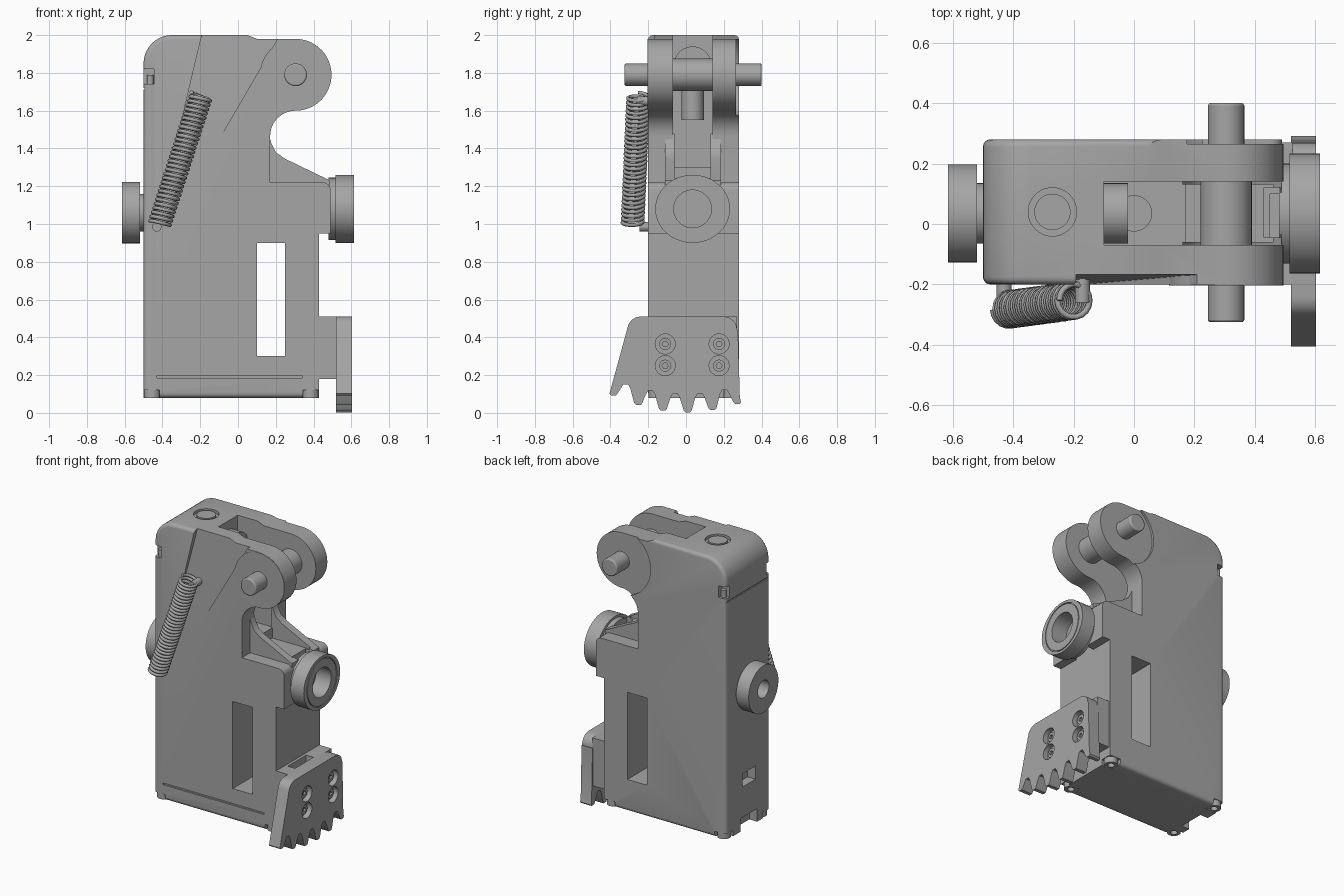
import bpy, bmesh
from math import sin, cos, pi, radians
from mathutils import Vector

cube = bpy.data.objects.get("Cube")
if cube:
    bpy.data.objects.remove(cube)

grey = bpy.data.materials.new("machined_grey")
grey.use_nodes = True
grey.diffuse_color = (0.38, 0.38, 0.38, 1)
grey.node_tree.nodes["Principled BSDF"].inputs["Base Color"].default_value = grey.diffuse_color

FRONT, BACK, MID = -0.2, 0.28, 0.035
EAR = (0.305, 1.79)


def arc(c, r, a0, a1, n=16):
    """Points along an arc, angles in degrees."""
    return [(c[0] + r * cos(radians(a0 + (a1 - a0) * i / n)),
             c[1] + r * sin(radians(a0 + (a1 - a0) * i / n))) for i in range(n + 1)]


def prism(name, pts, axis, a, b, round_edges=None, width=0.03):
    """Extrude a 2D outline along an axis from a to b."""
    place = {'x': lambda p: (a, p[0], p[1]),
             'y': lambda p: (p[0], a, p[1]),
             'z': lambda p: (p[0], p[1], a)}[axis]
    bm = bmesh.new()
    face = bm.faces.new([bm.verts.new(place(p)) for p in pts])
    ext = bmesh.ops.extrude_face_region(bm, geom=[face])
    step = Vector([(b - a) * (axis == k) for k in 'xyz'])
    for v in ext["geom"]:
        if isinstance(v, bmesh.types.BMVert):
            v.co += step
    bmesh.ops.recalc_face_normals(bm, faces=bm.faces)
    if round_edges:
        bmesh.ops.bevel(bm, geom=[e for e in bm.edges if round_edges(*[v.co for v in e.verts])],
                        offset=width, segments=4, profile=0.5, affect='EDGES')
    mesh = bpy.data.meshes.new(name)
    bm.to_mesh(mesh)
    bm.free()
    mesh.materials.append(grey)
    ob = bpy.data.objects.new(name, mesh)
    bpy.context.collection.objects.link(ob)
    return ob


def cyl(name, axis, c, r, a, b, stretch=1.0, n=40):
    pts = [(c[0] + (x - c[0]) * stretch, z) for x, z in arc(c, r, 0, 360, n)[:-1]]
    return prism(name, pts, axis, a, b)


def box(name, x, y, z):
    return prism(name, [(x[0], y[0]), (x[1], y[0]), (x[1], y[1]), (x[0], y[1])], 'z', *z)


def cut(ob, *cutters):
    """Subtract cutters, then discard them."""
    for c in cutters:
        mod = ob.modifiers.new("cut", 'BOOLEAN')
        mod.operation, mod.solver, mod.object = 'DIFFERENCE', 'EXACT', c
        bpy.context.view_layer.objects.active = ob
        bpy.ops.object.modifier_apply(modifier=mod.name)
        bpy.data.objects.remove(c)


# Housing: side outline with neck and rounded top
outline = [(-0.5, 0.08), (0.43, 0.08), (0.43, 0.95), (0.49, 0.95)]
outline += arc((0.45, 1.18), 0.04, 0, 90, 5)
outline += [(0.17, 1.22)] + arc((0.305, 1.465), 0.135, 180, 90, 10)
outline += arc(EAR, 0.19, -88, 90, 26)
outline += [(0.1, 1.98), (0.05, 2.0)] + arc((-0.35, 1.85), 0.15, 90, 180, 10)
housing = prism("housing", outline, 'y', FRONT, BACK, lambda p, q: abs(p.y - q.y) < 0.01 and
                (max(p.x, q.x) < 0.06 or max(p.z, q.z) < 0.1), 0.025)

# Slanted shallow recess on the front face, deepest at the top
recess = prism("recess_cutter", [(-0.35, 1.33), (-0.17, 1.33), (0.25, 2.05), (-0.18, 2.05)],
               'y', -0.3, FRONT)
for v in recess.data.vertices:
    if v.co.y > -0.25:
        v.co.y += 0.05 * (v.co.z - 1.33)
cut(housing, recess,
    box("fork_slot", (-0.1, 0.6), (-0.07, 0.14), (1.3, 2.1)),
    box("window", (0.1, 0.25), (-0.4, 0.4), (0.3, 0.9)),
    cyl("back_ear_recess", 'y', EAR, 0.23, 0.265, 0.4),
    box("boss_slot", (0.43, 0.485), (-0.045, 0.12), (0.9, 1.3)),
    box("front_seam", (-0.43, 0.34), (-0.3, -0.19), (0.185, 0.197)),
    box("side_window", (-0.6, -0.44), (-0.04, 0.1), (0.38, 0.47)),
    box("base_notch", (-0.6, -0.44), (-0.06, 0.12), (0.0, 0.17)))
for y in (FRONT, BACK):
    cut(housing, box("cap_notch", (-0.6, -0.445), (y - 0.04, y + 0.04), (1.74, 1.82)))
    for x in (-0.5, 0.43):
        cut(housing, box("corner_notch", (x - 0.085, x + 0.085), (y - 0.08, y + 0.08), (0, 0.12)))
cap = cyl("cap_recess", 'z', (-0.27, 0.04), 0.08, 1.98, 2.1)
cut(housing, cap)
cyl("cap_button", 'z', (-0.27, 0.04), 0.06, 1.97, 1.998)

# Seam under the top cap, and screws in the cap notches and base corners
cut(housing, box("cap_seam", (-0.6, -0.494), (-0.3, 0.4), (1.712, 1.72)))
for y, s in ((FRONT, 1), (BACK, -1)):
    cyl("cap_screw", 'z', (-0.465, y + s * 0.028), 0.018, 1.73, 1.79, n=16)
    for x, t in ((-0.5, 1), (0.43, -1)):
        c = (x + t * 0.045, y + s * 0.045)
        lug = cyl("base_lug", 'z', c, 0.043, 0.08, 0.125, n=24)
        cut(lug, cyl("lug_hole", 'z', c, 0.022, 0.0, 0.11, n=16))

# Raised disc on the front fork ear
front_ear = cyl("front_ear", 'y', EAR, 0.189, FRONT - 0.003, -0.08, n=48)

# Cross pin, roller and plunger between the ears
pin = cyl("cross_pin", 'y', EAR, 0.06, -0.325, 0.4)
bev = pin.modifiers.new("edge", 'BEVEL')
bev.width, bev.segments, bev.limit_method, bev.angle_limit = 0.008, 2, 'ANGLE', radians(60)
cyl("roller", 'y', EAR, 0.085, -0.07, 0.14)
cyl("plunger", 'z', (0.0, MID), 0.06, 1.55, 1.8)
cyl("plunger_guide", 'x', (MID, 1.84), 0.1, -0.11, -0.02)

# Hollow gusset running from the neck down to the boss
gusset = prism("gusset", [(0.16, 1.2), (0.488, 1.2), (0.488, 1.23), (0.25, 1.345), (0.2, 1.38),
                          (0.176, 1.43), (0.16, 1.48)], 'y', -0.11, 0.185)
cut(gusset, box("gusset_pocket", (0.1, 0.46), (-0.06, 0.13), (1.23, 1.6)),
    box("gusset_slot", (0.43, 0.485), (-0.045, 0.12), (1.1, 1.3)))

# Bearing on the right side
bearing = cyl("bearing", 'x', (MID, 1.08), 0.18, 0.515, 0.615, 1.1, 56)
neck = cyl("bearing_neck", 'x', (MID, 1.08), 0.165, 0.48, 0.52)
for part in (bearing, neck):
    cut(part, cyl("bore", 'x', (MID, 1.08), 0.1, 0.5, 0.7))
groove = cyl("groove", 'x', (MID, 1.08), 0.163, 0.608, 0.7)
cut(groove, cyl("groove_core", 'x', (MID, 1.08), 0.157, 0.5, 0.8))
cut(bearing, groove)

# Wheel on the left side
wheel = cyl("wheel", 'x', (MID, 1.06), 0.162, -0.615, -0.52, n=56)
stem = cyl("wheel_stem", 'x', (MID, 1.06), 0.1, -0.53, -0.49)
for part in (wheel, stem):
    cut(part, cyl("wheel_hole", 'x', (MID, 1.06), 0.06, -0.7, -0.51))

# Toothed plate with four countersunk screws
teeth = []
for i in range(6):
    y = -0.385 + 0.131 * i
    tip = 0.003 + 0.6 * y * y
    teeth += [(y - 0.02, tip + 0.01), (y - 0.01, tip), (y + 0.014, tip), (y + 0.022, tip + 0.01)]
    if i < 5:
        m = y + 0.0655
        base = 0.1 + 0.5 * m * m
        teeth += [(m - 0.024, base - 0.02), (m - 0.012, base), (m + 0.012, base), (m + 0.024, base - 0.02)]
plate = prism("toothed_plate", teeth + [(0.285, 0.08), (0.275, 0.44)] + arc((0.2, 0.44), 0.07, 0, 90, 6)
              + arc((-0.24, 0.44), 0.07, 90, 165, 6), 'x', 0.52, 0.603)
for y in (-0.11, 0.175):
    for z in (0.25, 0.365):
        cut(plate, cyl("countersink", 'x', (y, z), 0.053, 0.565, 0.7, n=24))
        screw = cyl("plate_screw", 'x', (y, z), 0.032, 0.55, 0.583, n=20)
        cut(screw, cyl("screw_socket", 'x', (y, z), 0.016, 0.57, 0.7, n=6))

# Bracket joining the plate to the housing
bracket = box("plate_bracket", (0.425, 0.525), (FRONT, BACK - 0.01), (0.18, 0.51))
cut(bracket, box("bracket_pocket", (0.45, 0.505), (-0.1, 0.1), (0.3, 0.6)))

# Tension spring as a swept helix, ending in small hooks
top, bottom = Vector((-0.195, -0.253, 1.68)), Vector((-0.415, -0.283, 1.0))
axis = (top - bottom).normalized()
side = axis.cross(Vector((0, 1, 0))).normalized()
depth = axis.cross(side)
turns, per = 30, 18
coil = [bottom + (top - bottom) * (i / (turns * per)) + 0.054 *
        (side * cos(2 * pi * i / per) + depth * sin(2 * pi * i / per)) for i in range(turns * per + 1)]
curve = bpy.data.curves.new("spring", 'CURVE')
curve.dimensions, curve.bevel_depth, curve.bevel_resolution, curve.use_fill_caps = '3D', 0.0105, 1, True
spline = curve.splines.new('POLY')
spline.points.add(len(coil) - 1)
for p, co in zip(spline.points, coil):
    p.co = (*co, 1)
curve.materials.append(grey)
bpy.context.collection.objects.link(bpy.data.objects.new("spring", curve))
cyl("spring_lower_peg", 'y', (-0.43, 0.985), 0.025, -0.245, -0.19, n=16)
cyl("spring_upper_peg", 'y', (-0.17, 1.65), 0.025, -0.26, -0.16, n=16)

# Smooth the round surfaces, keep sharp edges
bpy.ops.object.select_all(action='DESELECT')
for ob in bpy.context.scene.objects:
    if ob.type == 'MESH' and grey.name in ob.data.materials:
        ob.select_set(True)
        bpy.context.view_layer.objects.active = ob
bpy.ops.object.shade_smooth_by_angle(angle=radians(35))
